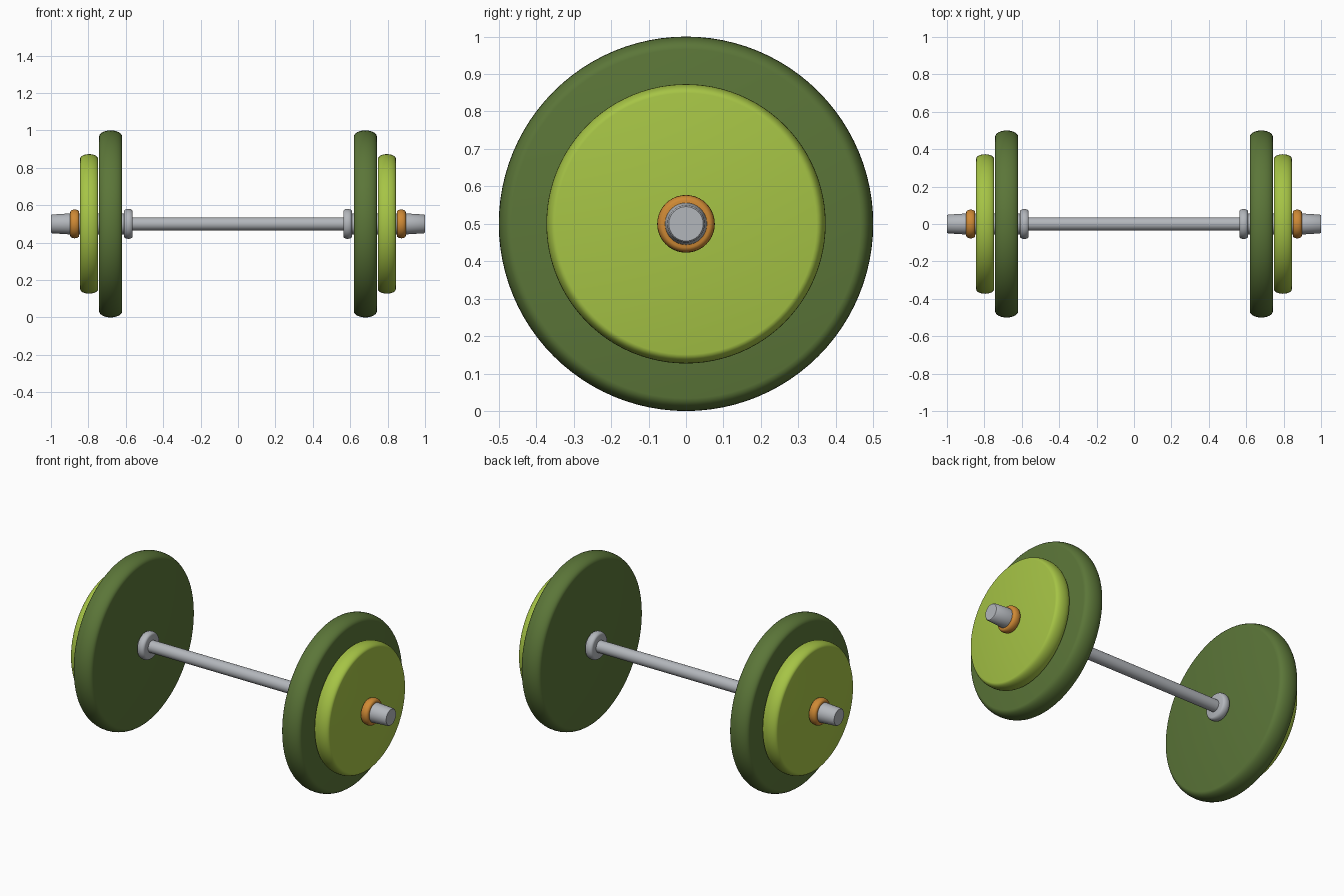
import bpy, bmesh, math

if "Cube" in bpy.data.objects:
    bpy.data.objects.remove(bpy.data.objects["Cube"])

AXIS_Z = 0.5


def material(name, rgb):
    m = bpy.data.materials.new(name)
    m.diffuse_color = (*rgb, 1)
    m.use_nodes = True
    m.node_tree.nodes["Principled BSDF"].inputs["Base Color"].default_value = m.diffuse_color
    return m


DARK = material("dark_green", (0.105, 0.18, 0.04))
LIME = material("lime_green", (0.38, 0.55, 0.06))
ORANGE = material("orange", (0.62, 0.25, 0.035))
STEEL = material("steel", (0.45, 0.47, 0.50))


def lathe(name, profile, segments, mat):
    """Revolve (x, radius) points about the bar axis and cap both ends."""
    bm = bmesh.new()
    rings = []
    for x, r in profile:
        rings.append([bm.verts.new((x, r * math.cos(2 * math.pi * i / segments),
                                    r * math.sin(2 * math.pi * i / segments)))
                      for i in range(segments)])
    for a, b in zip(rings, rings[1:]):
        for i in range(segments):
            j = (i + 1) % segments
            bm.faces.new((a[i], a[j], b[j], b[i]))
    bm.faces.new(rings[0])
    bm.faces.new(rings[-1])
    bmesh.ops.recalc_face_normals(bm, faces=bm.faces)
    mesh = bpy.data.meshes.new(name)
    bm.to_mesh(mesh)
    bm.free()
    ob = bpy.data.objects.new(name, mesh)
    bpy.context.collection.objects.link(ob)
    ob.location.z = AXIS_Z
    mesh.materials.append(mat)
    bpy.ops.object.select_all(action='DESELECT')
    ob.select_set(True)
    bpy.context.view_layer.objects.active = ob
    bpy.ops.object.shade_smooth_by_angle(angle=math.radians(35))
    return ob


def rounded_disc(x0, x1, radius, depth, steps=12):
    """Disc profile with flat faces and an elliptical rounded rim."""
    mid, half = (x0 + x1) / 2, (x1 - x0) / 2
    return [(mid - half * math.cos(math.pi * k / steps),
             radius - depth + depth * math.sin(math.pi * k / steps))
            for k in range(steps + 1)]


# Central grip bar
lathe("grip_bar", [(-0.62, 0.035), (0.62, 0.035)], 32, STEEL)

# Everything else repeats at both ends
for side, s in (("left", -1), ("right", 1)):
    def part(name, profile, segments, mat):
        lathe(f"{name}_{side}", [(s * x, r) for x, r in profile], segments, mat)

    part("inner_collar", rounded_disc(0.563, 0.610, 0.08, 0.014, 8), 40, STEEL)
    part("sleeve", [(0.60, 0.056), (0.90, 0.056), (0.995, 0.05), (1.0, 0.046)], 32, STEEL)
    part("large_plate", rounded_disc(0.619, 0.743, 0.5, 0.034), 96, DARK)
    part("small_plate", rounded_disc(0.748, 0.844, 0.373, 0.024), 96, LIME)
    part("end_collar", rounded_disc(0.849, 0.897, 0.077, 0.014, 8), 40, ORANGE)
